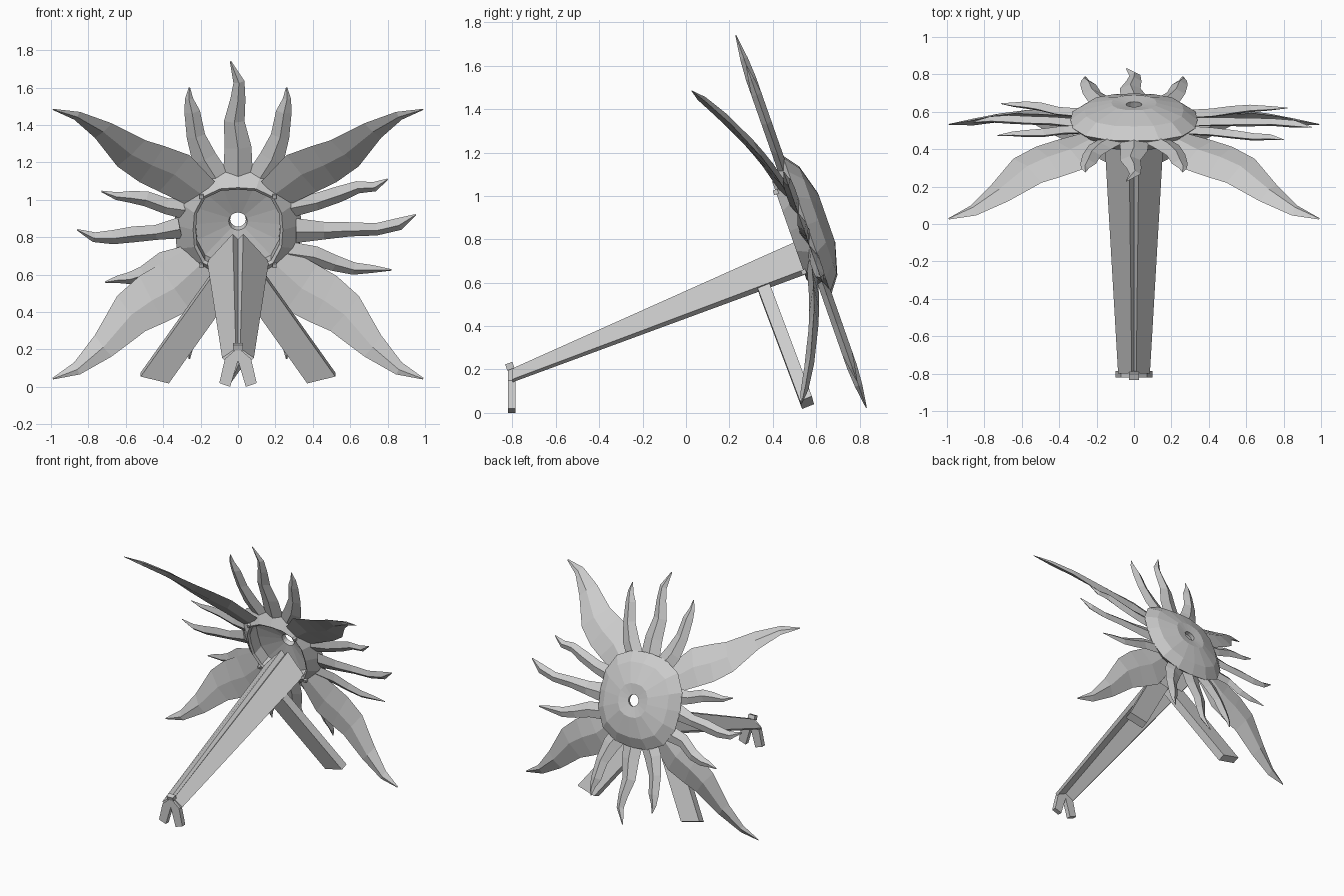
import bpy, bmesh, math
from mathutils import Vector, Matrix

if "Cube" in bpy.data.objects:
    bpy.data.objects.remove(bpy.data.objects["Cube"])

C = Vector((0, 0.538, 0.86))          # centre of the tilted sun
U = Vector((1, 0, 0))
V = Vector((0, -0.331, 0.944))
N = Vector((0, 0.944, 0.331))


def place(u, v, n):
    return C + U * u + V * v + N * n


def loft(name, rings, closed=False):
    """Skin a list of point rings; cap the ends unless closed into a loop."""
    bm = bmesh.new()
    vs = [[bm.verts.new(p) for p in r] for r in rings]
    k = len(vs[0])
    for i in range(len(vs) if closed else len(vs) - 1):
        a, b = vs[i], vs[(i + 1) % len(vs)]
        for j in range(k):
            bm.faces.new((a[j], a[(j + 1) % k], b[(j + 1) % k], b[j]))
    if not closed:
        bm.faces.new(vs[0])
        bm.faces.new(vs[-1])
    bmesh.ops.recalc_face_normals(bm, faces=bm.faces)
    me = bpy.data.meshes.new(name)
    bm.to_mesh(me)
    bm.free()
    ob = bpy.data.objects.new(name, me)
    bpy.context.collection.objects.link(ob)
    return ob


def ray(name, pts, bend=0.0, thick=0.024):
    """Flame ray with a ridged diamond section; pts are (u, v, half width)."""
    ps = [Vector(p[:2]) for p in pts]
    top = abs(ps[-1].y)
    rings = []
    for i, p in enumerate(ps):
        d = (ps[min(i + 1, len(ps) - 1)] - ps[max(i - 1, 0)]).normalized()
        s = Vector((-d.y, d.x)) * pts[i][2]
        t = min(thick, pts[i][2] * 0.6)

        def at(q, h):
            return place(q.x, q.y, h - bend * (abs(q.y) / top) ** 1.8 if bend else h)
        rings.append([at(p + s, 0), at(p, t), at(p - s, 0), at(p, -t)])
    return loft(name, rings)


def from_front(pts):
    return [(x, (z - 0.86) / 0.944, w) for x, z, w in pts]


def flip(pts, sx, sy):
    return [(x * sx, y * sy, w) for x, y, w in pts]


# Thick sun disc: domed back, bevelled front lip, recessed floor and centre hole
def ring(r, n, p, k=16):
    out = []
    for i in range(k):
        a = math.tau * i / k
        c, s = math.cos(a), math.sin(a)
        f = r / (abs(c) ** p + abs(s) ** p) ** (1 / p)
        out.append(place(f * c, f * s, n))
    return out


profile = [(0.042, 0.108, 2), (0.12, 0.117, 2.4), (0.265, 0.076, 2.6), (0.34, 0.02, 2.6),
           (0.24, -0.065, 2.8), (0.225, -0.055, 2.8), (0.225, 0.03, 2.8), (0.05, 0.075, 2)]
loft("sun_disc", [ring(*q) for q in profile], closed=True)

# Four long diagonal rays that curve forward
long_ray = [(0.19, 0.19, 0.10), (0.34, 0.32, 0.142), (0.46, 0.38, 0.135),
            (0.57, 0.45, 0.115), (0.72, 0.605, 0.068), (0.86, 0.71, 0.032),
            (0.99, 0.757, 0.004)]
for sx in (-1, 1):
    for sy in (-1, 1):
        pts = flip(long_ray, sx, sy * (1.015 if sy < 0 else 1))
        ray("long_ray", pts, bend=0.275, thick=0.024)

# Short rays above and below
mid_ray = from_front([(0, 1.12, 0.08), (0.0, 1.28, 0.072), (-0.02, 1.42, 0.055),
                      (0.0, 1.54, 0.04), (0.005, 1.63, 0.03), (-0.04, 1.74, 0.004)])
slant_ray = from_front([(0.11, 1.11, 0.07), (0.18, 1.22, 0.068), (0.225, 1.34, 0.05),
                        (0.245, 1.47, 0.042), (0.262, 1.54, 0.022), (0.26, 1.60, 0.004)])
for sy in (-1, 1):
    ray("centre_ray", [(x, y * sy * (0.95 if sy < 0 else 1), w) for x, y, w in mid_ray])
    for sx in (-1, 1):
        ray("slanted_ray", flip(slant_ray, sx, sy * (0.96 if sy < 0 else 1)))

# Short rays at the sides
side_rays = [
    [(0.27, 0.96, 0.06), (0.42, 0.99, 0.048), (0.54, 1.03, 0.045), (0.64, 1.067, 0.035),
     (0.73, 1.07, 0.027), (0.80, 1.11, 0.004)],
    [(0.31, 0.835, 0.07), (0.46, 0.835, 0.05), (0.60, 0.842, 0.04), (0.74, 0.842, 0.035),
     (0.86, 0.87, 0.035), (0.95, 0.92, 0.004)],
    [(0.27, 0.72, 0.06), (0.41, 0.70, 0.055), (0.52, 0.66, 0.045), (0.62, 0.632, 0.035),
     (0.72, 0.63, 0.022), (0.82, 0.625, 0.004)],
    [(-0.27, 0.95, 0.06), (-0.38, 0.965, 0.045), (-0.49, 1.005, 0.043), (-0.57, 1.015, 0.034),
     (-0.65, 1.02, 0.022), (-0.73, 1.045, 0.004)],
    [(-0.31, 0.85, 0.06), (-0.44, 0.825, 0.042), (-0.56, 0.815, 0.045), (-0.67, 0.80, 0.04),
     (-0.77, 0.80, 0.028), (-0.86, 0.84, 0.004)],
    [(-0.27, 0.70, 0.06), (-0.40, 0.675, 0.05), (-0.50, 0.605, 0.045), (-0.58, 0.58, 0.034),
     (-0.64, 0.575, 0.022), (-0.71, 0.56, 0.004)],
]
for pts in side_rays:
    ray("side_ray", from_front(pts))


# Sloping arm: two leaning panels with a groove along the ridge
def arm_section(y, gap, top, hw, low, t):
    half = [(gap, top), (hw, low), (hw - t, low - t)]
    pts = half + [(0, top - 2.2 * t)] + [(-x, z) for x, z in reversed(half)]
    pts.append((0, top - 1.2 * t))
    return [Vector((x, y, z)) for x, z in pts]


loft("arm", [arm_section(-0.80, 0.012, 0.205, 0.085, 0.155, 0.014),
             arm_section(0.57, 0.028, 0.818, 0.165, 0.67, 0.025)])

# Forked front foot and knob
for s in (-1, 1):
    outline = [(0, 0.21), (s * 0.07, 0.15), (s * 0.10, 0.02), (s * 0.042, 0.0), (0, 0.14)]
    loft("front_foot", [[Vector((x, y, z)) for x, z in outline] for y in (-0.82, -0.785)])


def cube(name, loc, size):
    bm = bmesh.new()
    bmesh.ops.create_cube(bm, size=1, matrix=Matrix.LocRotScale(
        Vector(loc), Matrix.Rotation(math.radians(20), 3, 'X'), Vector(size)))
    me = bpy.data.meshes.new(name)
    bm.to_mesh(me)
    bm.free()
    bpy.context.collection.objects.link(bpy.data.objects.new(name, me))


cube("foot_knob", (0, -0.812, 0.215), (0.055, 0.035, 0.03))

# Pair of splayed rear legs
for s in (-1, 1):
    def end(dx, dy, dz):
        return [Vector((s * (x + dx), y + dy, z + dz)) for x, y, z in
                ((0.52, 0.525, 0.055), (0.37, 0.535, 0.018), (0.37, 0.59, 0.04), (0.52, 0.58, 0.077))]
    loft("rear_leg", [end(0, 0, 0), end(-0.37, -0.195, 0.52)])

# Small studs on the disc rim
for sx in (-1, 1):
    for v in (0.19, -0.2):
        cube("rim_stud", place(sx * 0.195, v, -0.065), (0.022, 0.022, 0.022))
